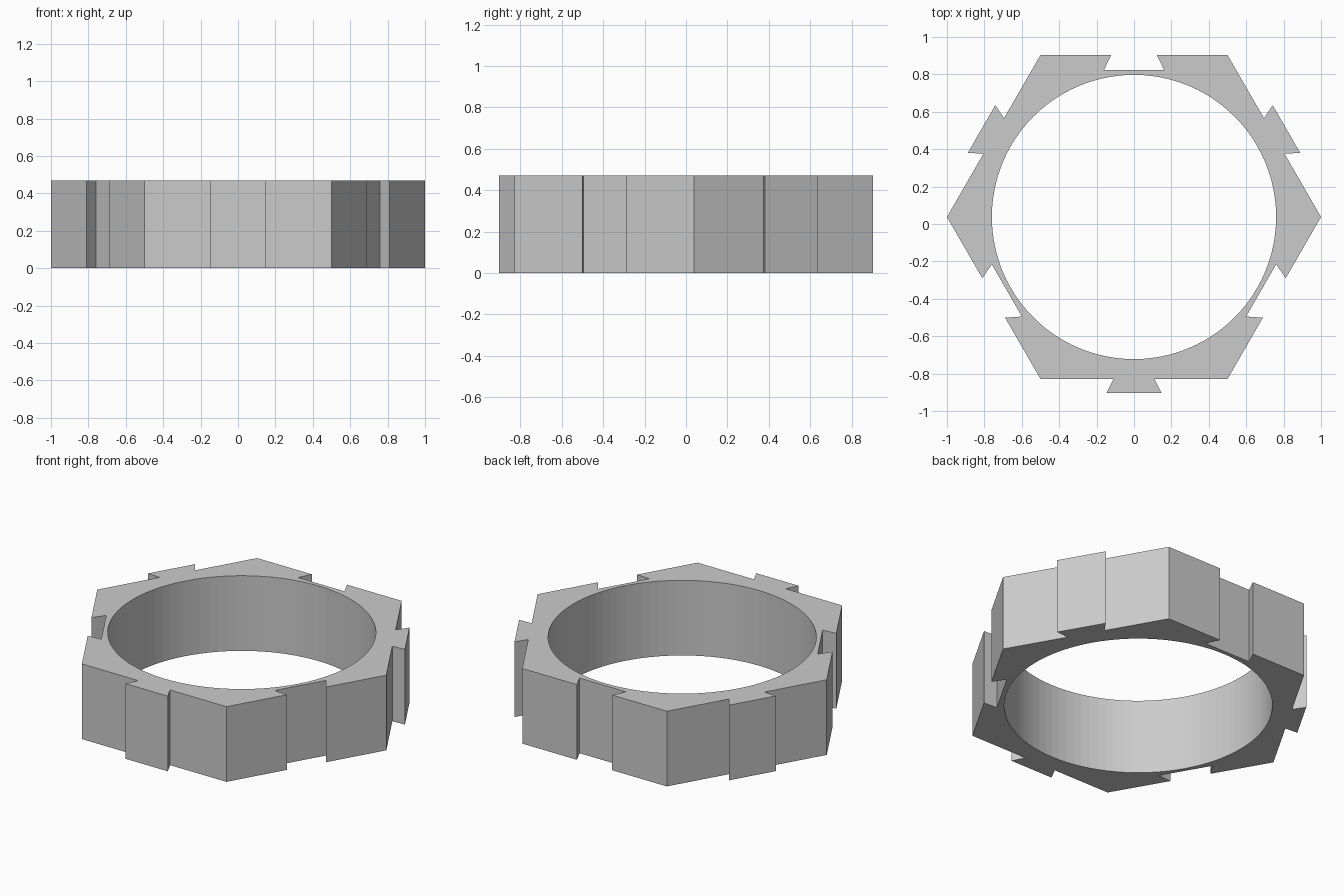
import bpy
import bmesh
from math import cos, sin, pi
from mathutils import Matrix, Vector

cube = bpy.data.objects.get("Cube")
if cube:
    bpy.data.objects.remove(cube, do_unlink=True)

HEIGHT = 0.47
APOTHEM = cos(pi / 6)
CENTRE_Y = 0.0375
BORE_RADIUS = 0.76
BORE_SEGMENTS = 96

# Dovetail profiles along one side: (position along side, distance outward)
TAB = [(-0.11, 0), (-0.147, 0.075), (0.147, 0.075), (0.11, 0)]
NOTCH = [(-0.122, 0), (-0.161, -0.081), (0.161, -0.081), (0.122, 0)]


def outer_outline():
    """Hexagon whose sides alternate between a dovetail tab and a notch."""
    points = []
    for side in range(6):
        turn = Matrix.Rotation(side * pi / 3, 2)
        profile = [(-0.5, 0)] + (TAB if side % 2 == 0 else NOTCH)
        points += [turn @ Vector((u, -APOTHEM - d)) for u, d in profile]
    return points


def bore_outline():
    steps = [2 * pi * i / BORE_SEGMENTS for i in range(BORE_SEGMENTS)]
    return [Vector((BORE_RADIUS * cos(a), BORE_RADIUS * sin(a))) for a in steps]


def add_loop(bm, points):
    verts = [bm.verts.new((p.x, p.y + CENTRE_Y, 0)) for p in points]
    return [bm.edges.new((v, verts[i - 1])) for i, v in enumerate(verts)]


# Ring: fill between the two outlines, then extrude upward
bm = bmesh.new()
edges = add_loop(bm, outer_outline()) + add_loop(bm, bore_outline())
bmesh.ops.triangle_fill(bm, edges=edges, use_beauty=True, normal=(0, 0, 1))
result = bmesh.ops.extrude_face_region(bm, geom=bm.faces[:], use_keep_orig=True)
top = [g for g in result["geom"] if isinstance(g, bmesh.types.BMVert)]
bmesh.ops.translate(bm, verts=top, vec=(0, 0, HEIGHT))
bmesh.ops.recalc_face_normals(bm, faces=bm.faces[:])

mesh = bpy.data.meshes.new("hexagonal_ring")
bm.to_mesh(mesh)
bm.free()
ring = bpy.data.objects.new("hexagonal_ring", mesh)
bpy.context.collection.objects.link(ring)

# Plain grey material
grey = bpy.data.materials.new("light_grey")
grey.use_nodes = True
colour = (0.6, 0.6, 0.6, 1)
grey.diffuse_color = colour
for node in grey.node_tree.nodes:
    if node.type == "BSDF_PRINCIPLED":
        node.inputs["Base Color"].default_value = colour
mesh.materials.append(grey)
